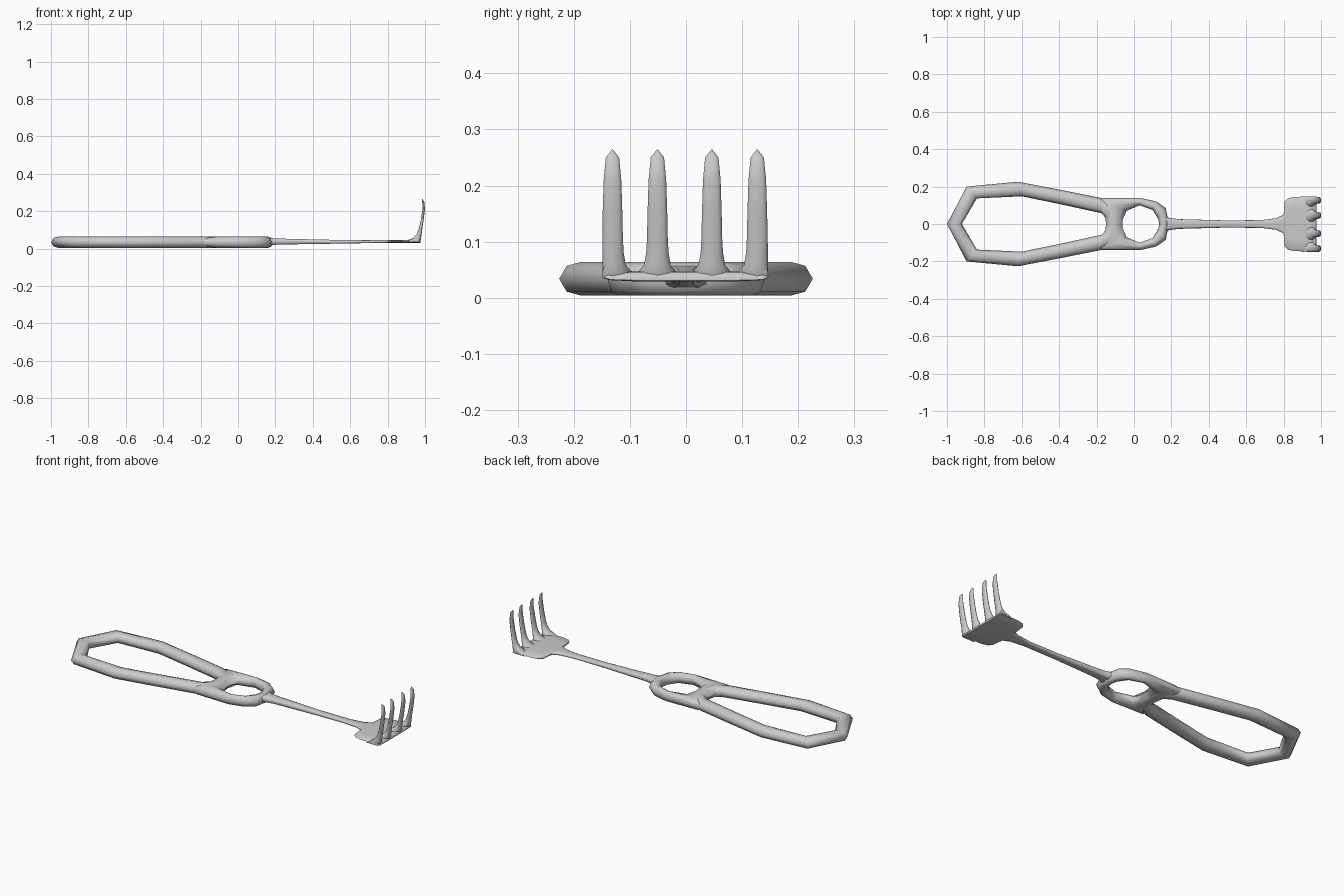
import bpy, bmesh, math
from mathutils import Vector

cube = bpy.data.objects.get("Cube")
if cube:
    bpy.data.objects.remove(cube, do_unlink=True)

steel = bpy.data.materials.new("brushed_steel")
steel.use_nodes = True
steel.diffuse_color = (0.6, 0.6, 0.6, 1)
steel.node_tree.nodes["Principled BSDF"].inputs["Base Color"].default_value = (0.6, 0.6, 0.6, 1)


def loft(name, rings, closed=False, angle=60):
    """Skin a row of equal cross-sections, capped or joined end to end."""
    bm = bmesh.new()
    rows = [[bm.verts.new(p) for p in ring] for ring in rings]
    n = len(rows[0])
    for i in range(len(rows) if closed else len(rows) - 1):
        a, b = rows[i], rows[(i + 1) % len(rows)]
        for j in range(n):
            k = (j + 1) % n
            bm.faces.new((a[j], a[k], b[k], b[j]))
    if not closed:
        bm.faces.new(rows[0])
        bm.faces.new(rows[-1])
    bmesh.ops.recalc_face_normals(bm, faces=bm.faces)
    mesh = bpy.data.meshes.new(name)
    bm.to_mesh(mesh)
    bm.free()
    mesh.materials.append(steel)
    obj = bpy.data.objects.new(name, mesh)
    bpy.context.collection.objects.link(obj)
    bpy.ops.object.select_all(action='DESELECT')
    obj.select_set(True)
    bpy.context.view_layer.objects.active = obj
    bpy.ops.object.shade_smooth_by_angle(angle=math.radians(angle))
    return obj


# Bar section: fraction from outer to inner edge, and height
BAR = [(0, .034), (.17, .057), (.5, .064), (.83, .057),
       (1, .034), (.83, .011), (.5, .004), (.17, .011)]


def frame(name, half):
    """Closed loop from (outer, inner) pairs of one half, mirrored in y."""
    pairs = half + [((a, -b), (c, -d)) for (a, b), (c, d) in half[-2:0:-1]]
    rings = []
    for outer, inner in pairs:
        o, i = Vector(outer), Vector(inner)
        rings.append([(*o.lerp(i, t), z) for t, z in BAR])
    loft(name, rings, closed=True)


# Long open grip and small finger ring
frame("grip_loop", [
    ((-1, 0), (-.92, 0)),
    ((-.895, .2), (-.84, .137)),
    ((-.62, .226), (-.6, .148)),
    ((-.4, .184), (-.4, .107)),
    ((-.18, .14), (-.175, .058)),
    ((-.09, .1), (-.153, .035)),
    ((-.06, 0), (-.15, 0))])
frame("finger_ring", [
    ((-.15, 0), (-.065, 0)),
    ((-.155, .06), (-.06, .025)),
    ((-.19, .14), (-.04, .07)),
    ((.03, .14), (.03, .1)),
    ((.12, .12), (.1, .075)),
    ((.17, .085), (.13, .025)),
    ((.187, 0), (.135, 0))])

# Shaft flaring into the flat head: x, half width, bottom, top
EDGE = [(1, .5), (.94, .85), (.6, 1), (0, 1), (-.6, 1), (-.94, .85),
        (-1, .5), (-.94, .15), (-.6, 0), (0, 0), (.6, 0), (.94, .15)]
shaft = [(.15, .05, .016, .06), (.19, .032, .02, .055), (.24, .026, .022, .053),
         (.5, .019, .026, .047), (.68, .021, .029, .045), (.76, .031, .03, .046),
         (.8, .05, .03, .047), (.806, .12, .031, .046), (.825, .138, .031, .046),
         (.86, .145, .031, .046), (.94, .147, .031, .048), (.968, .147, .029, .046),
         (.975, .144, .031, .04)]
loft("shaft_and_head", [[(x, w * u, lo + (hi - lo) * v) for u, v in EDGE]
                        for x, w, lo, hi in shaft])

# Four upturned tines: z, inner x, outer x, half width
tine = [(.034, .89, .973, .036), (.046, .915, .977, .036), (.058, .938, .979, .025),
        (.08, .957, .982, .021), (.105, .967, .985, .0195), (.15, .977, .992, .0185),
        (.21, .986, 1, .0165), (.25, .985, .996, .0125), (.264, .983, .986, .001)]
for number, yc in enumerate((-.131, -.051, .046, .127)):
    rings = []
    for z, x0, x1, w in tine:
        rings.append([((x0 + x1) / 2 + (x1 - x0) / 2 * math.cos(a),
                       max(-.149, min(.146, yc + w * math.sin(a))), z)
                      for a in (math.tau * k / 10 for k in range(10))])
    loft(f"tine_{number + 1}", rings)
